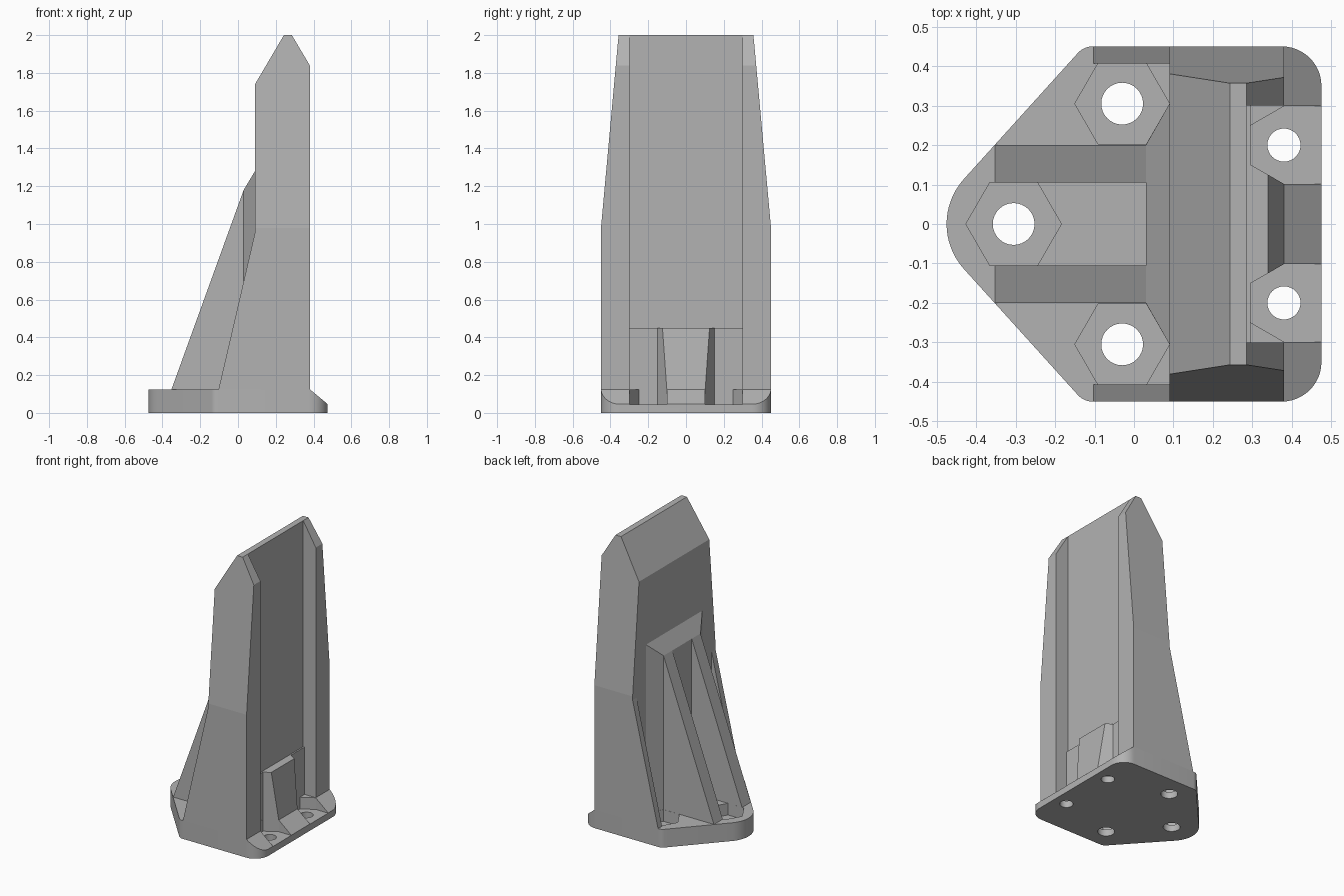
import bpy, bmesh
from math import sin, cos, radians
from mathutils import Vector

if "Cube" in bpy.data.objects:
    bpy.data.objects.remove(bpy.data.objects["Cube"], do_unlink=True)

grey = bpy.data.materials.new("plain_grey")
grey.use_nodes = True
grey.diffuse_color = (0.45, 0.45, 0.45, 1)
grey.node_tree.nodes["Principled BSDF"].inputs["Base Color"].default_value = (0.45, 0.45, 0.45, 1)


def prism(name, points, axis, lo, hi):
    """Extrude a 2D outline along an axis: z uses (x, y), y uses (x, z), x uses (y, z)."""
    place = {"z": lambda a, b, c: (a, b, c),
             "y": lambda a, b, c: (a, c, b),
             "x": lambda a, b, c: (c, a, b)}[axis]
    bm = bmesh.new()
    face = bm.faces.new([bm.verts.new(place(a, b, lo)) for a, b in points])
    grown = bmesh.ops.extrude_face_region(bm, geom=[face])
    verts = [g for g in grown["geom"] if isinstance(g, bmesh.types.BMVert)]
    bmesh.ops.translate(bm, verts=verts, vec=Vector(place(0, 0, hi - lo)))
    bmesh.ops.recalc_face_normals(bm, faces=bm.faces)
    mesh = bpy.data.meshes.new(name)
    bm.to_mesh(mesh)
    bm.free()
    mesh.materials.append(grey)
    obj = bpy.data.objects.new(name, mesh)
    bpy.context.collection.objects.link(obj)
    return obj


def combine(obj, tool, operation="DIFFERENCE"):
    """Apply a boolean and discard the tool."""
    mod = obj.modifiers.new("cut", "BOOLEAN")
    mod.operation, mod.solver, mod.object = operation, "EXACT", tool
    deps = bpy.context.evaluated_depsgraph_get()
    mesh = bpy.data.meshes.new_from_object(obj.evaluated_get(deps))
    obj.modifiers.clear()
    obj.data = mesh
    bpy.data.objects.remove(tool, do_unlink=True)


def arc(cx, cy, r, start, end, steps):
    angles = [radians(start + (end - start) * i / steps) for i in range(steps + 1)]
    return [(cx + r * cos(a), cy + r * sin(a)) for a in angles]


def ring(cx, cy, r, sides, turn=0):
    return arc(cx, cy, r, turn, turn + 360, sides)[:-1]


def box(x0, x1, y0, y1):
    return [(x0, y0), (x1, y0), (x1, y1), (x0, y1)]


TOP, FLOOR = 0.125, 0.045

# Base plate with a rounded nose and a sloped rear lip
outline = (arc(0.375, 0.35, 0.1, 0, 90, 12) + arc(-0.105, 0.4, 0.05, 90, 138, 5)
           + arc(-0.305, 0, 0.17, 138, 222, 16) + arc(-0.105, -0.4, 0.05, 222, 270, 5)
           + arc(0.375, -0.35, 0.1, 270, 360, 12))
base = prism("base_plate", outline, "z", 0, TOP)
combine(base, prism("lip_cut", [(0.38, TOP), (0.48, 0.042), (0.6, 0.042), (0.6, 0.3), (0.38, 0.3)], "y", -1, 1))

# Wedge between the rear nut pockets
block = prism("rear_wedge", [(0.285, TOP), (0.38, TOP), (0.34, 0.45), (0.285, 0.45)], "y", -0.15, 0.15)
prism("channel_step", box(0.285, 0.295, -0.3, 0.3), "z", TOP, 0.45)

# Nut pockets and screw holes
combine(base, prism("nose_pocket", ring(-0.305, 0, 0.121, 6), "z", FLOOR, 0.3))
combine(base, prism("nose_hole", ring(-0.305, 0, 0.053, 32), "z", -0.1, 0.3))
for side in (-1, 1):
    combine(base, prism("side_pocket", ring(-0.03, side * 0.305, 0.12, 6), "z", FLOOR, 0.3))
    combine(base, prism("side_hole", ring(-0.03, side * 0.305, 0.053, 32), "z", -0.1, 0.3))
    y = side * 0.2
    slot = arc(0.381, y, 0.099, 90, 270, 3) + [(0.6, y - 0.099), (0.6, y + 0.099)]
    for part in (base, block):
        combine(part, prism("rear_pocket", slot, "z", FLOOR, 0.6))
    combine(base, prism("rear_hole", ring(0.38, y, 0.042, 32), "z", -0.1, 0.3))

# Upright with a peaked top, tapered sides and a rear channel
column = prism("upright", [(0.09, TOP), (0.38, TOP), (0.38, 1.84), (0.285, 2),
                           (0.243, 2), (0.09, 1.74)], "y", -0.5, 0.5)
combine(column, prism("taper", [(-0.45, 0), (0.45, 0), (0.45, 0.98), (0.356, 2.01),
                                (-0.356, 2.01), (-0.45, 0.98)], "x", -1, 1), "INTERSECT")
combine(column, prism("channel_cut", box(0.285, 0.6, -0.3, 0.3), "z", 0, 3))

# Flared pad behind the main ribs, with a sloped top
pad = prism("rib_pad", [(0.03, -0.2), (0.09, -0.305), (0.09, 0.305), (0.03, 0.2)], "z", TOP, 1.4)
combine(pad, prism("pad_slope", [(-0.03, 1.08), (0.15, 1.38), (0.15, 1.6), (-0.03, 1.6)], "y", -1, 1))

# Main ribs and thin outer ribs, in mirrored pairs
for name, side in (("right", -1), ("left", 1)):
    prism(name + "_main_rib", [(-0.352, TOP), (0.03, TOP), (0.03, 1.18)],
          "y", *sorted((side * 0.105, side * 0.2)))
    prism(name + "_outer_rib", [(-0.103, TOP), (0.09, TOP), (0.09, 0.955)],
          "y", *sorted((side * 0.407, side * 0.45)))

# Smooth the round parts, keep hard edges sharp
bpy.ops.object.select_all(action="DESELECT")
base.select_set(True)
bpy.context.view_layer.objects.active = base
bpy.ops.object.shade_smooth_by_angle(angle=radians(25))
